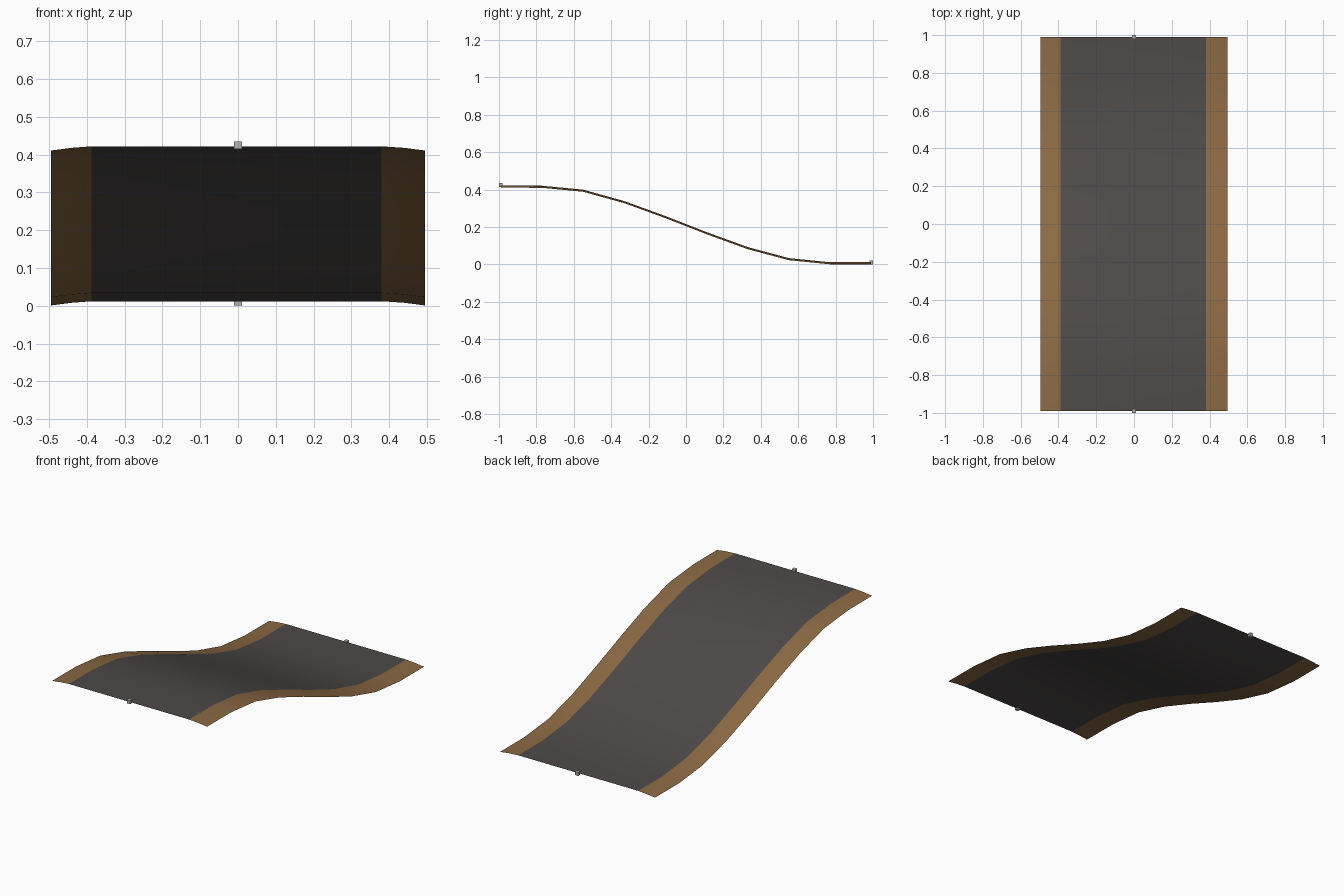
import bpy, bmesh

if "Cube" in bpy.data.objects:
    bpy.data.objects.remove(bpy.data.objects["Cube"])


def material(name, rgb):
    m = bpy.data.materials.new(name)
    m.diffuse_color = (*rgb, 1)
    m.use_nodes = True
    m.node_tree.nodes["Principled BSDF"].inputs["Base Color"].default_value = m.diffuse_color
    return m


asphalt = material("dark asphalt", (0.075, 0.068, 0.066))
dirt = material("brown dirt", (0.262, 0.144, 0.058))
grey = material("light grey", (0.45, 0.45, 0.45))

# Road sheet: a shallow crowned cross-section swept down an S-shaped slope
HALF = 0.99
heights = [0.422, 0.421, 0.400, 0.339, 0.259, 0.173, 0.093, 0.034, 0.012, 0.012]
section = [(-0.495, -0.011), (-0.44, -0.004), (-0.388, 0), (0, 0),
           (0.38, 0), (0.44, -0.004), (0.495, -0.011)]

bm = bmesh.new()
rows = []
for i, z in enumerate(heights):
    y = -HALF + 2 * HALF * i / (len(heights) - 1)
    rows.append([bm.verts.new((x, y, z + dz)) for x, dz in section])
for a, b in zip(rows, rows[1:]):
    for j in range(len(section) - 1):
        f = bm.faces.new((a[j], a[j + 1], b[j + 1], b[j]))
        f.smooth = True
        # dirt shoulders on both sides of the asphalt
        f.material_index = int(abs(f.calc_center_median().x) > 0.39)
mesh = bpy.data.meshes.new("road_surface")
bm.to_mesh(mesh)
bm.free()
mesh.materials.append(asphalt)
mesh.materials.append(dirt)
bpy.context.collection.objects.link(bpy.data.objects.new("road_surface", mesh))

# Small connector cubes at the middle of each end
for name, y, z in (("front_connector", -HALF, 0.425), ("back_connector", HALF, 0.011)):
    bpy.ops.mesh.primitive_cube_add(size=0.02, location=(0, y, z))
    cube = bpy.context.object
    cube.name = name
    cube.data.materials.append(grey)
